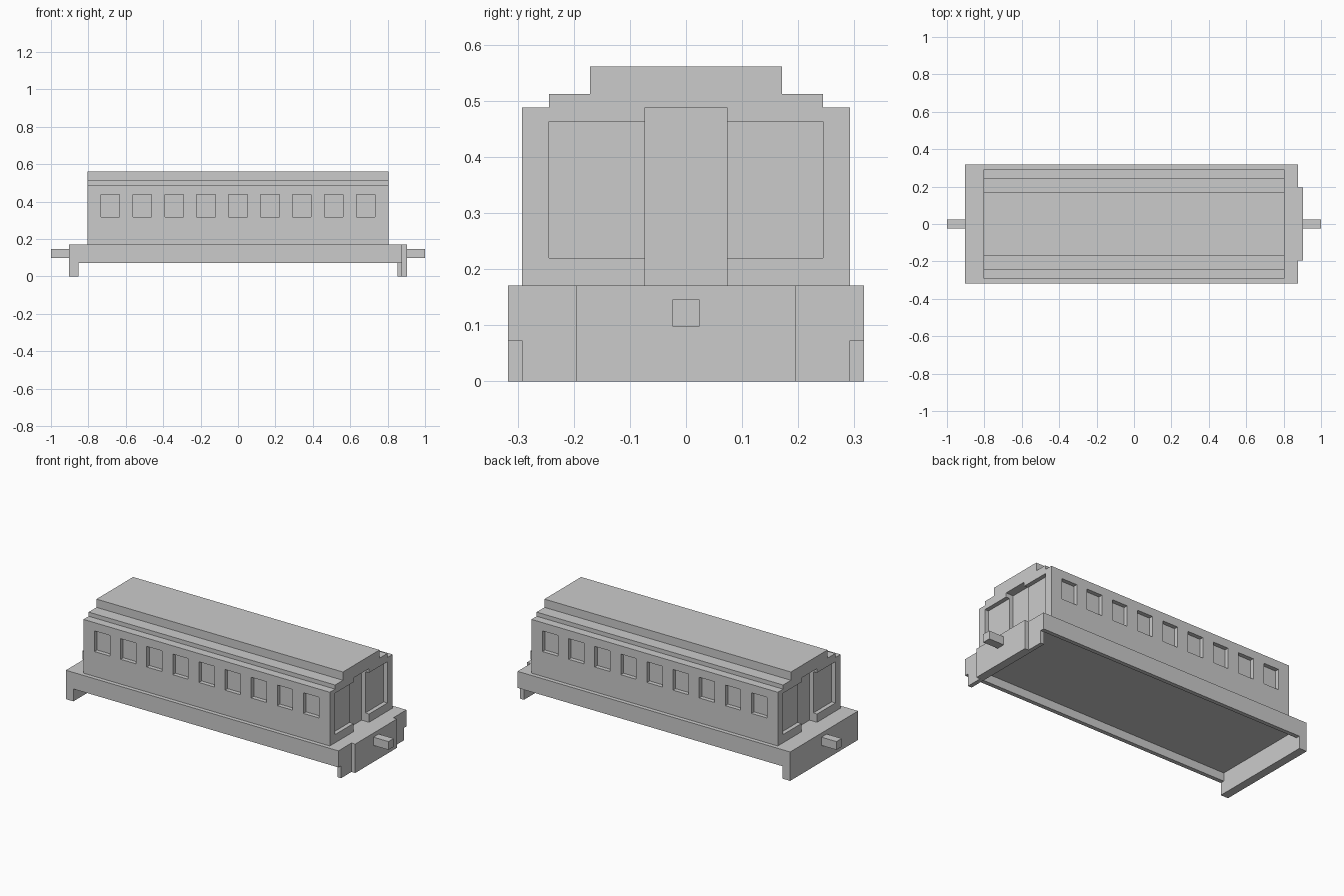
import bpy

# All dimensions are given in grid units; the coach is 82 units long
U = 2 / 82

cube = bpy.data.objects.get("Cube")
if cube:
    bpy.data.objects.remove(cube, do_unlink=True)

grey = bpy.data.materials.new("plain_grey")
grey.use_nodes = True
color = (0.6, 0.6, 0.6, 1)
grey.diffuse_color = color
grey.node_tree.nodes["Principled BSDF"].inputs["Base Color"].default_value = color


def box(name, x, y, z):
    """Axis-aligned box from (min, max) pairs in grid units."""
    bpy.ops.mesh.primitive_cube_add(size=1)
    ob = bpy.context.object
    ob.name = name
    spans = (x, y, z)
    for v in ob.data.vertices:
        v.co = [(s[1] if c > 0 else s[0]) * U for c, s in zip(v.co, spans)]
    ob.data.materials.append(grey)
    return ob


def cut(target, cutters):
    """Subtract boxes from the target and delete them."""
    for c in cutters:
        c.hide_render = True
        mod = target.modifiers.new("cut", "BOOLEAN")
        mod.operation = "DIFFERENCE"
        mod.solver = "EXACT"
        mod.object = c
        bpy.ops.object.select_all(action="DESELECT")
        bpy.context.view_layer.objects.active = target
        target.select_set(True)
        bpy.ops.object.modifier_apply(modifier=mod.name)
        bpy.data.objects.remove(c, do_unlink=True)


# Underframe, a shell open below
chassis = box("chassis", (-37, 36), (-13, 13), (3, 7))
cut(chassis, [box("hollow_cutter", (-35, 35), (-12, 12), (0, 5))])

# End plates reaching the ground, and the stepped buffer beam
box("rear_end_plate", (-37, -35), (-13, 13), (0, 3))
box("front_end_plate", (35, 36), (-12, 12), (0, 3))
box("buffer_beam", (36, 37), (-8, 8), (0, 7))

# Couplers
box("front_coupler", (37, 41), (-1, 1), (4, 6))
box("rear_coupler", (-41, -37), (-1, 1), (4, 6))

# Coach body with recessed side windows, end windows and doorways
body = box("coach_body", (-33, 33), (-12, 12), (7, 20))
cutters = []
for side in (-1, 1):
    ys = sorted((side * 11, side * 14))
    for i in range(-4, 5):
        cutters.append(box("window_cutter", (i * 7 - 2.05, i * 7 + 2.05), ys, (13, 18)))
    cutters.append(box("end_window_cutter", sorted((side * 32, side * 35)), (-10, 10), (9, 19)))
    cutters.append(box("door_cutter", sorted((side * 31, side * 35)), (-3, 3), (6, 22)))
cut(body, cutters)

# Stepped roof
box("lower_roof", (-33, 33), (-10, 10), (20, 21))
box("upper_roof", (-33, 33), (-7, 7), (21, 23))
